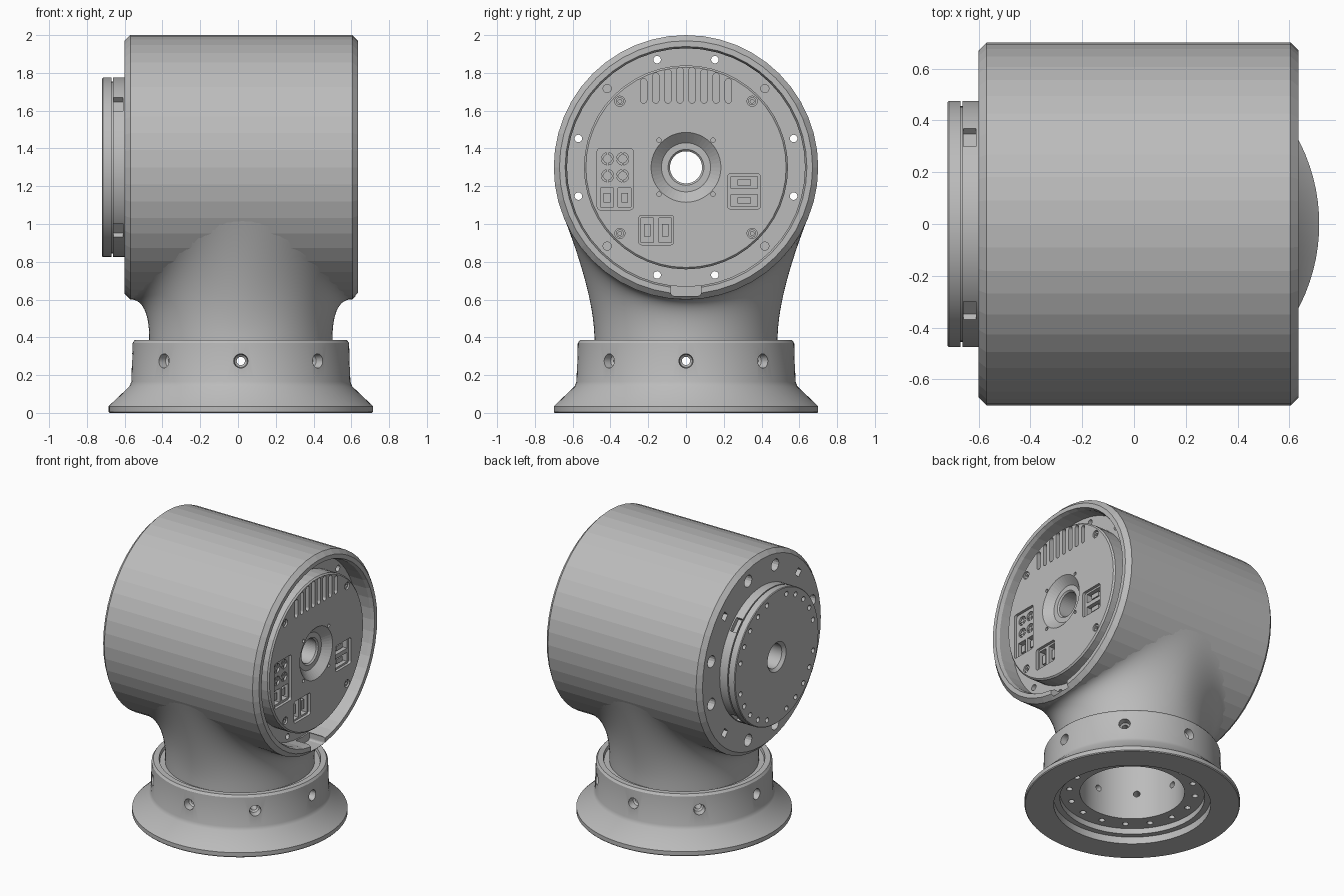
import bpy, bmesh
from math import radians, cos, sin, pi, sqrt
from mathutils import Matrix, Vector

cube = bpy.data.objects.get("Cube")
if cube:
    bpy.data.objects.remove(cube)

grey = bpy.data.materials.new("satin grey")
grey.use_nodes = True
grey.diffuse_color = (0.5, 0.5, 0.5, 1)
grey.node_tree.nodes["Principled BSDF"].inputs["Base Color"].default_value = (0.5, 0.5, 0.5, 1)

CX = 0.015      # centre of the foot
AXIS = 1.3      # height of the drum axis
R = 0.7         # drum radius
FACE = 0.62     # x of the connector panel
TURN = Matrix.Rotation(pi / 2, 4, 'Y')


def along_x(y=0, z=AXIS):
    return Matrix.Translation((0, y, z)) @ TURN


def polar(angle, radius):
    return along_x(radius * cos(angle), AXIS + radius * sin(angle))


def lathe(bm, profile, matrix, seg=16, closed=False):
    """Revolve (radius, height) points round the local z axis."""
    rings = [[bm.verts.new(matrix @ Vector((r * cos(2 * pi * i / seg), r * sin(2 * pi * i / seg), h)))
              for i in range(seg)] for r, h in profile]
    pairs = list(zip(rings, rings[1:]))
    if closed:
        pairs.append((rings[-1], rings[0]))
    for a, b in pairs:
        for i in range(seg):
            j = (i + 1) % seg
            bm.faces.new((a[i], a[j], b[j], b[i]))
    bmesh.ops.remove_doubles(bm, verts=[v for r in rings for v in r], dist=1e-6)


def rod(bm, r, start, end, matrix, seg=16):
    lathe(bm, [(0, start), (r, start), (r, end), (0, end)], matrix, seg)


def box(bm, x, y, z, matrix=Matrix(), rounding=0):
    """Box from three (low, high) ranges, with optional rounding along x."""
    centre = [(a + b) / 2 for a, b in (x, y, z)]
    size = [b - a for a, b in (x, y, z)]
    m = matrix @ Matrix.Translation(centre) @ Matrix.Diagonal((*size, 1))
    verts = bmesh.ops.create_cube(bm, size=1, matrix=m)["verts"]
    if rounding:
        edges = {e for v in verts for e in v.link_edges
                 if abs(e.verts[0].co.x - e.verts[1].co.x) > 1e-4}
        bmesh.ops.bevel(bm, geom=list(edges), offset=rounding, segments=4,
                        profile=0.5, affect='EDGES')


def make(bm, name):
    bmesh.ops.recalc_face_normals(bm, faces=bm.faces)
    mesh = bpy.data.meshes.new(name)
    bm.to_mesh(mesh)
    bm.free()
    mesh.materials.append(grey)
    ob = bpy.data.objects.new(name, mesh)
    bpy.context.collection.objects.link(ob)
    return ob


def select(ob):
    bpy.ops.object.select_all(action='DESELECT')
    bpy.context.view_layer.objects.active = ob
    ob.select_set(True)


def cut(ob, bm):
    cutter = make(bm, "cutter")
    cutter.hide_render = True
    mod = ob.modifiers.new("cut", 'BOOLEAN')
    mod.operation, mod.solver, mod.object = 'DIFFERENCE', 'EXACT', cutter
    select(ob)
    bpy.ops.object.modifier_apply(modifier=mod.name)
    bpy.data.objects.remove(cutter)


def smooth(ob, angle=30):
    select(ob)
    bpy.ops.object.shade_smooth_by_angle(angle=radians(angle))


# Drum: shell, ring trench, panel and centre bore in one section
bm = bmesh.new()
lathe(bm, [(0.085, -0.6), (0.67, -0.6), (R, -0.57), (R, 0.605), (0.67, 0.635), (0.64, 0.635),
           (0.63, 0.61), (0.63, 0.5), (0.54, 0.5), (0.54, FACE - 0.01), (0.53, FACE),
           (0.185, FACE), (0.13, 0.57), (0.095, 0.57), (0.085, 0.56)], along_x(), 48, True)
drum = make(bm, "drum")

# Drum holes, cable notch, vents and connector recesses
bm = bmesh.new()
for k in range(12):
    m = polar(radians(15 + 30 * k), 0.59)
    if k % 3 == 1:
        rod(bm, 0.022, 0.47, 0.55, m)
        rod(bm, 0.035, -0.65, -0.56, m, 4)
    else:
        lathe(bm, [(0, -0.65), (0.042, -0.65), (0.042, -0.55), (0.02, -0.55), (0.02, 0.55), (0, 0.55)], m)
box(bm, (0.51, 0.7), (-0.08, 0.08), (0.62, 0.68), rounding=0.015)
for k in range(8):
    y = (k - 3.5) * 0.064
    box(bm, (0.57, 0.7), (y - 0.017, y + 0.017), (1.64, 1.83 - y * y * 1.2), rounding=0.0165)
for sy in (-1, 1):
    for sz in (-1, 1):
        rod(bm, 0.027, FACE - 0.02, 0.7, along_x(sy * 0.35, AXIS + sz * 0.35))
        rod(bm, 0.012, FACE - 0.03, 0.7, along_x(sy * 0.143, AXIS + sz * 0.143))
for y, z in (((-0.47, -0.28), (1.075, 1.4)), ((0.22, 0.395), (1.08, 1.265)), ((-0.25, -0.065), (0.89, 1.045))):
    box(bm, (FACE - 0.02, 0.7), y, z, rounding=0.015)
cut(drum, bm)

# Individual sockets, sunk below the recesses
ROUND = [(y, z) for y in (-0.415, -0.335) for z in (1.345, 1.255)]
SOCKETS = [(-0.418, 1.14, 0.07, 0.1), (-0.325, 1.14, 0.07, 0.1), (0.308, 1.22, 0.14, 0.065),
           (0.308, 1.125, 0.14, 0.065), (-0.205, 0.967, 0.065, 0.13), (-0.11, 0.967, 0.065, 0.13)]
bm = bmesh.new()
for y, z in ROUND:
    rod(bm, 0.033, 0.56, 0.7, along_x(y, z))
for y, z, w, h in SOCKETS:
    box(bm, (0.55, 0.7), (y - w / 2, y + w / 2), (z - h / 2, z + h / 2))
cut(drum, bm)
smooth(drum, 5)

# Contacts inside the sockets, and panel screws
bm = bmesh.new()
for y, z in ROUND:
    rod(bm, 0.024, 0.55, 0.59, along_x(y, z))
    box(bm, (0.55, 0.595), (y - 0.034, y + 0.034), (z - 0.005, z + 0.005))
    box(bm, (0.55, 0.595), (y - 0.005, y + 0.005), (z - 0.034, z + 0.034))
for y, z, w, h in SOCKETS:
    box(bm, (0.54, 0.59), (y - w / 4, y + w / 4), (z - h / 4, z + h / 4))
smooth(make(bm, "connector_contacts"))
bm = bmesh.new()
for sy in (-1, 1):
    for sz in (-1, 1):
        lathe(bm, [(0, 0.59), (0.021, 0.59), (0.021, 0.612), (0.01, 0.612), (0.01, 0.602), (0, 0.602)],
              along_x(sy * 0.35, AXIS + sz * 0.35))
smooth(make(bm, "panel_screws"))

# Output flange with a groove round its edge
bm = bmesh.new()
lathe(bm, [(0.085, -0.59), (0.475, -0.59), (0.475, -0.662), (0.455, -0.662), (0.455, -0.67),
           (0.475, -0.67), (0.475, -0.715), (0.47, -0.72), (0.105, -0.72), (0.085, -0.7)],
      along_x(), 96, True)
flange = make(bm, "output_flange")
bm = bmesh.new()
for k in range(24):
    if k % 6:
        rod(bm, 0.018, -0.75, -0.68, polar(radians(15 * k), 0.425))
for k in range(4):
    m = Matrix.Translation((0, 0, AXIS)) @ Matrix.Rotation(radians(45 + 90 * k), 4, 'X')
    box(bm, (-0.658, -0.61), (-0.05, 0.05), (0.44, 0.52), m)
cut(flange, bm)
smooth(flange)

# Foot: flared rim, collar, inner bolt ledge and bore
bm = bmesh.new()
foot_m = Matrix.Translation((CX, 0, 0))
lathe(bm, [(0.51, 0), (0.695, 0), (R, 0.006), (R, 0.035), (0.692, 0.043), (0.59, 0.14), (0.58, 0.165),
           (0.573, 0.37), (0.562, 0.385), (0.525, 0.385), (0.52, 0.365), (0.47, 0.365),
           (0.45, 0.4), (0.45, 0.61), (0.34, 0.61), (0.34, 0.09), (0.47, 0.09), (0.47, 0.05), (0.51, 0.05)],
      foot_m, 96, True)
foot = make(bm, "foot")
bm = bmesh.new()
for k in range(8):
    m = Matrix.Translation((CX, 0, 0.275)) @ Matrix.Rotation(k * pi / 4, 4, 'Z') @ TURN
    lathe(bm, [(0, 0.3), (0.022, 0.3), (0.022, 0.52), (0.034, 0.53), (0.042, 0.62), (0, 0.62)], m)
for k in range(16):
    a = (k + 0.5) * pi / 8
    rod(bm, 0.02, 0.05, 0.17, Matrix.Translation((CX + 0.41 * cos(a), 0.41 * sin(a), 0)))
cut(foot, bm)
smooth(foot)

# Neck: round at the foot, flaring out to meet the drum on its tangent
bm = bmesh.new()
SEG, STEPS, NECK = 96, 14, 0.485
columns = []
for i in range(SEG):
    c, s = cos(2 * pi * i / SEG), sin(2 * pi * i / SEG)
    ye = 0.65 * s
    drop = sqrt((R - 0.002) ** 2 - ye * ye)
    start = Vector((CX + NECK * c, NECK * s, 0.39))
    end = Vector((CX + 0.59 * c, ye, AXIS - drop))
    mid = Vector((start.x, start.y, end.z - (ye - start.y) * ye / drop))
    points = [start - Vector((0, 0, 0.03))]
    for k in range(STEPS + 1):
        t = k / STEPS
        points.append(start * (1 - t) ** 2 + mid * 2 * t * (1 - t) + end * t * t)
    columns.append([bm.verts.new(p) for p in points])
for a, b in zip(columns, columns[1:] + columns[:1]):
    for k in range(STEPS + 1):
        bm.faces.new((a[k], b[k], b[k + 1], a[k + 1]))
smooth(make(bm, "neck"))
